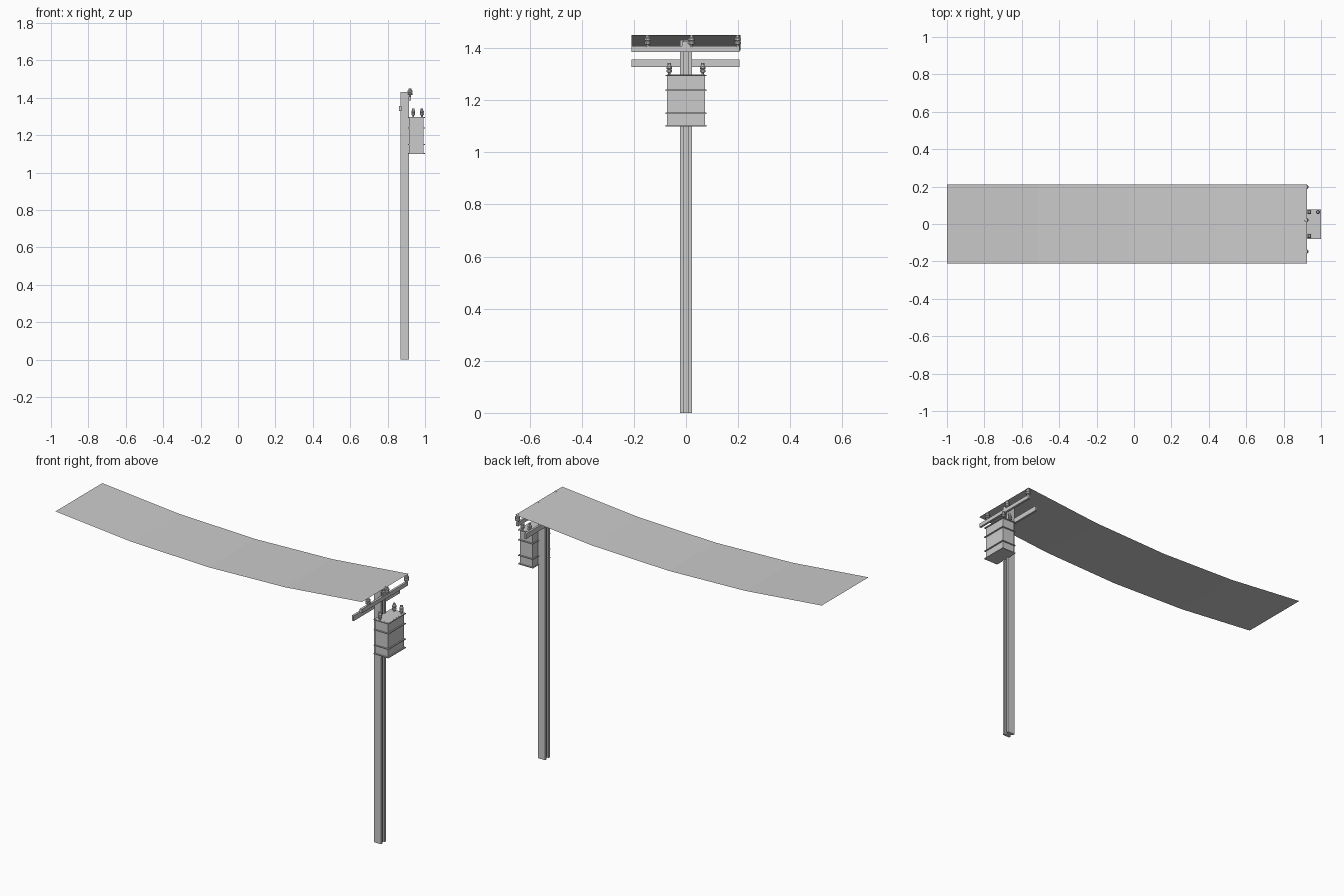
import bpy, bmesh, math

if "Cube" in bpy.data.objects:
    bpy.data.objects.remove(bpy.data.objects["Cube"])

def make(name, verts, faces):
    me = bpy.data.meshes.new(name)
    me.from_pydata(verts, [], faces)
    bm = bmesh.new()
    bm.from_mesh(me)
    bmesh.ops.recalc_face_normals(bm, faces=bm.faces)
    bm.to_mesh(me)
    bm.free()
    ob = bpy.data.objects.new(name, me)
    bpy.context.collection.objects.link(ob)
    return ob

def box(name, x0, x1, y0, y1, z0, z1):
    v = [(x, y, z) for x in (x0, x1) for y in (y0, y1) for z in (z0, z1)]
    f = [(0, 1, 3, 2), (4, 6, 7, 5), (0, 4, 5, 1), (2, 3, 7, 6), (0, 2, 6, 4), (1, 5, 7, 3)]
    return make(name, v, f)

def insulator(name, x, y, z, h, r, n=8):
    # stacked-disc profile as (radius, height) fractions, lathed around z
    prof = [(.5, 0), (.5, .2), (1, .25), (1, .42), (.7, .48), (1, .54), (1, .72), (.7, .8), (.6, 1)]
    v, f = [], []
    for pr, pz in prof:
        for i in range(n):
            a = 2 * math.pi * (i + .5) / n
            v.append((x + r * pr * math.cos(a), y + r * pr * math.sin(a), z + h * pz))
    for k in range(len(prof) - 1):
        for i in range(n):
            j = (i + 1) % n
            f.append((k * n + i, k * n + j, (k + 1) * n + j, (k + 1) * n + i))
    f += [tuple(range(n)), tuple(range(len(v) - n, len(v)))]
    return make(name, v, f)

# pole: H-shaped section with grooves on the two x faces
px, w, g, d = .8925, .0225, .009, .01
half = [(w, -w), (w, -g), (w - d, -g), (w - d, g), (w, g), (w, w)]
sec = half + [(-x, -y) for x, y in half]
n = len(sec)
verts = [(px + x, y, z) for z in (0, 1.432) for x, y in sec]
faces = [(i, (i + 1) % n, n + (i + 1) % n, n + i) for i in range(n)]
faces += [tuple(range(n)), tuple(range(n, 2 * n))]
make("pole", verts, faces)

# cross arms on opposite sides of the pole
box("upper_crossarm", .912, .925, -.21, .205, 1.386, 1.408)
box("lower_crossarm", .862, .874, -.21, .205, 1.328, 1.357)
box("pole_top_bracket", .908, .921, -.015, .015, 1.408, 1.426)

# transformer case and the thin bands around it
box("transformer_case", .914, .993, -.073, .072, 1.102, 1.298)
for i, z in enumerate((1.102, 1.150, 1.238, 1.295)):
    box(f"case_band_{i}", .908, 1.0, -.079, .078, z - .0025, z + .0025)

# insulators
for i, (x, y) in enumerate(((.937, .064), (.983, .064), (.937, -.064))):
    insulator(f"case_insulator_{i}", x, y, 1.297, .045, .0115)
for i, y in enumerate((-.147, .021, .198)):
    insulator(f"arm_insulator_{i}", .92, y, 1.405, .045, .0135)

# sagging sheet carrying the wires
seg, x0, x1, top, sag = 4, -1.0, .925, 1.45, .06
v = []
for i in range(seg + 1):
    t = i / seg
    z = top - sag * 4 * t * (1 - t)
    v += [(x0 + (x1 - x0) * t, -.21, z), (x0 + (x1 - x0) * t, .21, z)]
sheet = make("wire_sheet", v, [(2 * i, 2 * i + 2, 2 * i + 3, 2 * i + 1) for i in range(seg)])
if sheet.data.polygons[0].normal.z < 0:
    sheet.data.flip_normals()
